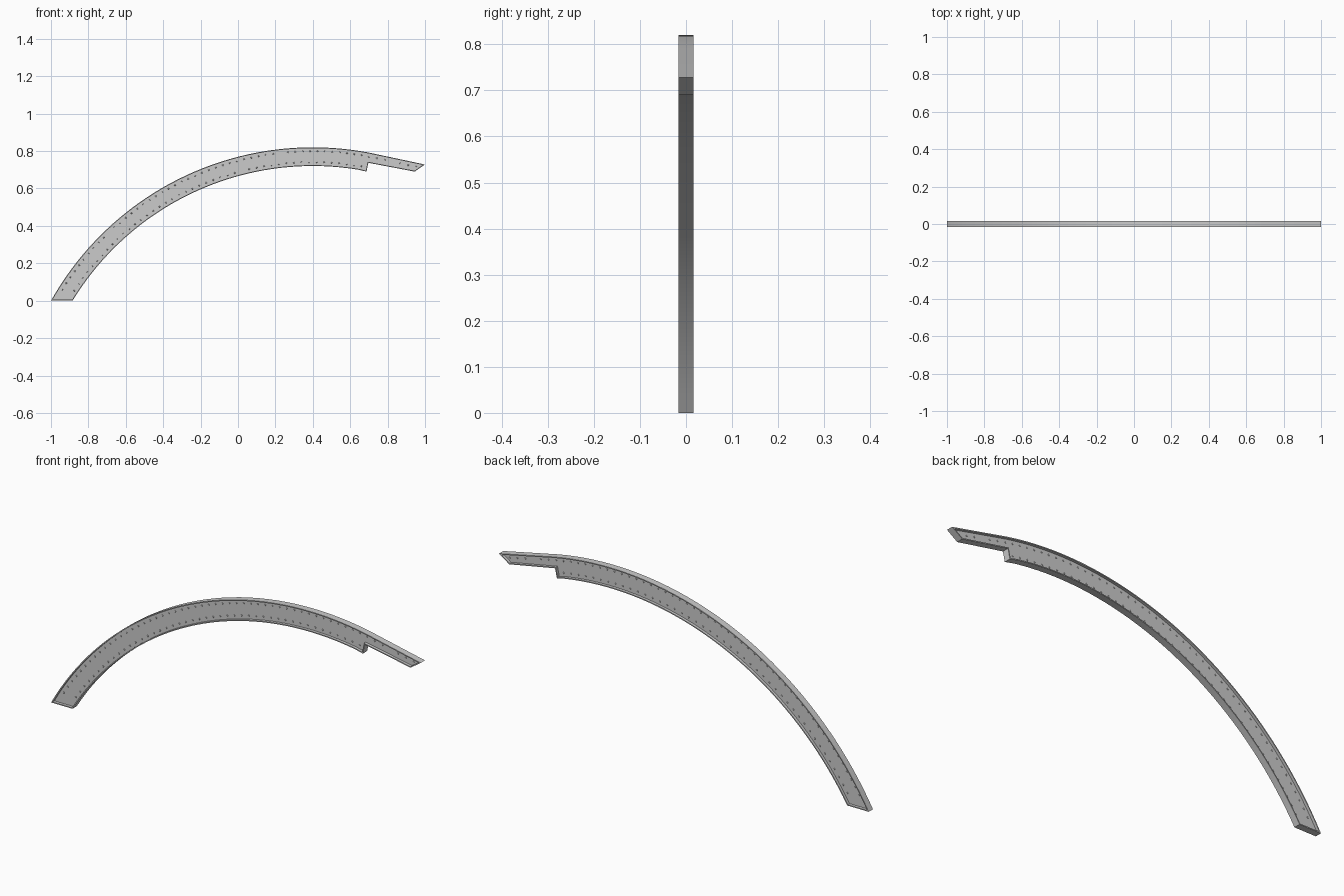
import bpy, bmesh, math
from mathutils import Vector, Matrix

if "Cube" in bpy.data.objects:
    bpy.data.objects.remove(bpy.data.objects["Cube"])

CX, CZ = 0.4, -0.785          # centre of both arcs
R_OUT, R_IN = 1.605, 1.505
HALF_W, FLANGE_T, WEB_T = 0.0165, 0.005, 0.006


def arc(r, x0, x1, n):
    a0, a1 = (math.acos((x - CX) / r) for x in (x0, x1))
    return [Vector((CX + r * math.cos(a0 + (a1 - a0) * i / n),
                    CZ + r * math.sin(a0 + (a1 - a0) * i / n))) for i in range(n + 1)]


def foot_x(r):
    return CX - math.sqrt(r * r - CZ * CZ)


def inset(pts, d):
    """Mitred inward offset of a clockwise outline."""
    out = []
    for i, p in enumerate(pts):
        a = (p - pts[i - 1]).normalized()
        b = (pts[(i + 1) % len(pts)] - p).normalized()
        na, nb = Vector((a.y, -a.x)), Vector((b.y, -b.x))
        out.append(p + (na + nb) * d / (1 + na.dot(nb)))
    return out


def finish(bm, name):
    bmesh.ops.recalc_face_normals(bm, faces=bm.faces)
    me = bpy.data.meshes.new(name)
    bm.to_mesh(me)
    bm.free()
    ob = bpy.data.objects.new(name, me)
    bpy.context.collection.objects.link(ob)
    bpy.context.view_layer.objects.active = ob
    ob.select_set(True)
    bpy.ops.object.shade_smooth_by_angle(angle=math.radians(30))
    ob.select_set(False)
    return ob


# Side outline: outer arc, straight tail, notch, inner arc, flat foot
outline = arc(R_OUT, foot_x(R_OUT), 0.70, 40)
outline += [Vector((1.0, 0.728)), Vector((0.945, 0.69)),
            Vector((0.697, 0.737)), Vector((0.687, 0.690))]
outline += arc(R_IN, foot_x(R_IN), 0.687, 40)[::-1][1:]
inner = inset(outline, FLANGE_T)

# Flange running round the whole edge
bm = bmesh.new()
rings = [[bm.verts.new((p.x, y, p.y)) for p in loop]
         for loop, y in ((outline, -HALF_W), (outline, HALF_W),
                         (inner, HALF_W), (inner, -HALF_W))]
for k in range(4):
    a, b = rings[k], rings[(k + 1) % 4]
    for i in range(len(a)):
        j = (i + 1) % len(a)
        bm.faces.new((a[i], a[j], b[j], b[i]))
finish(bm, "edge_flange")

# Central web plate
bm = bmesh.new()
mid = inset(outline, FLANGE_T * 0.5)
face = bm.faces.new([bm.verts.new((p.x, -WEB_T / 2, p.y)) for p in mid])
ext = bmesh.ops.extrude_face_region(bm, geom=[face])
bmesh.ops.translate(bm, vec=(0, WEB_T, 0),
                    verts=[v for v in ext["geom"] if isinstance(v, bmesh.types.BMVert)])
finish(bm, "web_plate")

# Rivet rows near both flanges, on both faces of the web
spots = arc(R_OUT - 0.021, -0.94, 0.70, 48) + arc(R_IN + 0.021, -0.875, 0.66, 44)
spots += [Vector((0.70 + 0.28 * t, 0.771 - 0.062 * t)) for t in (0.15, 0.3, 0.6, 0.75, 0.9)]
bm = bmesh.new()
for s in spots:
    for side in (-1, 1):
        m = Matrix.Translation((s.x, side * (WEB_T / 2 + 0.001), s.y)) \
            @ Matrix.Rotation(-side * math.pi / 2, 4, 'X')
        bmesh.ops.create_cone(bm, cap_ends=True, segments=8, radius1=0.0045,
                              radius2=0.003, depth=0.003, matrix=m)
finish(bm, "rivets")
